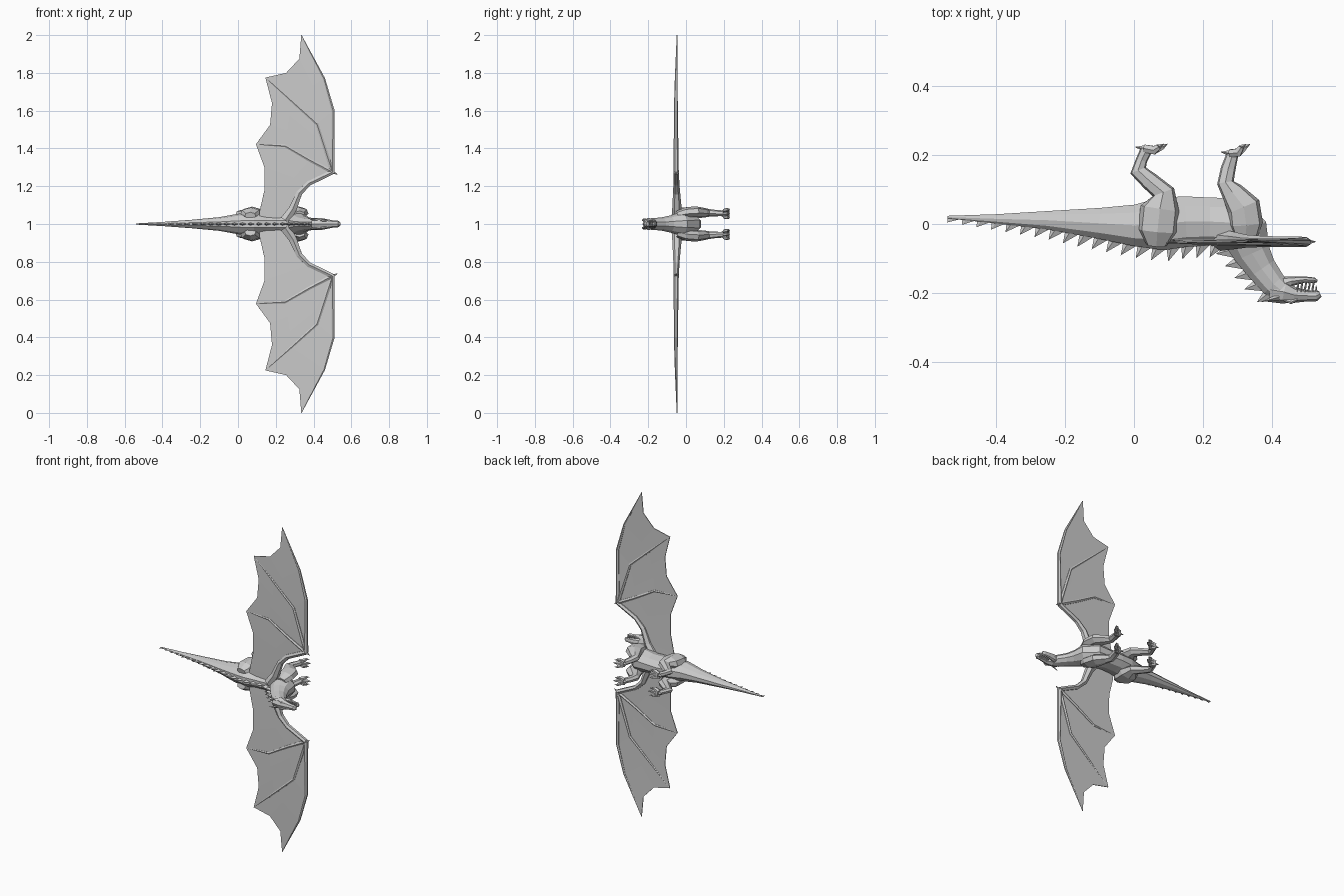
import bpy, bmesh, math
from mathutils import Vector as V

if "Cube" in bpy.data.objects:
    bpy.data.objects.remove(bpy.data.objects["Cube"])

# Model space: x forward, -y is the back, +y the feet; symmetry plane at z = 1


def finish(name, bm, mirror=False, solid=0):
    bmesh.ops.remove_doubles(bm, verts=bm.verts, dist=1e-5)
    bmesh.ops.recalc_face_normals(bm, faces=bm.faces)
    me = bpy.data.meshes.new(name)
    bm.to_mesh(me)
    bm.free()
    ob = bpy.data.objects.new(name, me)
    bpy.context.collection.objects.link(ob)
    ob.location.z = 1
    if solid:
        m = ob.modifiers.new("thickness", 'SOLIDIFY')
        m.thickness, m.offset = solid, 0
    if mirror:
        m = ob.modifiers.new("mirror", 'MIRROR')
        m.use_axis = (False, False, True)
        m.use_mirror_merge = False
    return ob


def tube(bm, secs, n=6, ref=(0, 0, 1)):
    """Rings (x, y, side, in-plane radius, sideways radius) joined and capped."""
    pts = [V(s[:3]) for s in secs]
    rings = []
    for i, s in enumerate(secs):
        t = (pts[min(i + 1, len(pts) - 1)] - pts[max(i - 1, 0)]).normalized()
        a = V(ref)
        a = (a - t * a.dot(t)).normalized()
        b = t.cross(a)
        rings.append([bm.verts.new(pts[i] + a * s[4] * math.cos(k * math.tau / n)
                                   + b * s[3] * math.sin(k * math.tau / n)) for k in range(n)])
    for r, q in zip(rings, rings[1:]):
        for k in range(n):
            bm.faces.new((r[k], r[(k + 1) % n], q[(k + 1) % n], q[k]))
    bm.faces.new(rings[0])
    bm.faces.new(rings[-1])


def cone(bm, a, b, r, n=4, ref=(0, 0, 1)):
    tube(bm, [(*a, r, r), (*b, .0008, .0008)], n, ref)


# Body: tail, torso and neck
body = [(-.54, .02, .004, .003), (-.4, .015, .014, .011), (-.25, .011, .028, .022),
        (-.1, .002, .047, .036), (0, -.004, .063, .054), (.08, 0, .08, .064),
        (.15, .007, .077, .056), (.22, .007, .073, .056), (.285, .004, .079, .066),
        (.325, -.03, .072, .062), (.342, -.085, .056, .045), (.37, -.13, .046, .035),
        (.405, -.175, .04, .031), (.43, -.195, .033, .03)]
bm = bmesh.new()
tube(bm, [(x, y, 0, r, w) for x, y, r, w in body], 10)
finish("body", bm)

# Skull, with snout, brow ridges and back horns
bm = bmesh.new()
tube(bm, [(.395, -.19, 0, .036, .027), (.435, -.197, 0, .034, .033), (.465, -.206, 0, .023, .027),
          (.505, -.208, 0, .016, .019), (.528, -.208, 0, .016, .018), (.54, -.203, 0, .009, .011)], 8)
finish("skull", bm)
bm = bmesh.new()
cone(bm, (.42, -.212, .02), (.37, -.225, .03), .009)
tube(bm, [(.435, -.22, .02, .004, .004), (.455, -.226, .02, .007, .007), (.475, -.219, .017, .003, .003)])
finish("horns_and_brows", bm, True)

# Lower jaw and teeth
bm = bmesh.new()
tube(bm, [(.42, -.178, 0, .026, .025), (.455, -.166, 0, .014, .022), (.495, -.161, 0, .009, .016),
          (.522, -.163, 0, .008, .014), (.531, -.166, 0, .004, .008)], 8)
finish("lower_jaw", bm)
bm = bmesh.new()
for i in range(6):
    x, s = .473 + .011 * i, .017 - .0013 * i
    cone(bm, (x, -.197, s), (x, -.178, s), .004)
    if i < 5:
        cone(bm, (x + .003, -.168, s - .002), (x + .003, -.188, s - .002), .0035)
finish("teeth", bm, True)

# Spine plates along the back of the body
ridge = []
for i, (x, y, r, w) in enumerate(body):
    a, b = body[max(i - 1, 0)], body[min(i + 1, len(body) - 1)]
    t = V((b[0] - a[0], b[1] - a[1], 0)).normalized()
    ridge.append(V((x, y, 0)) + V((t.y, -t.x, 0)) * r * .95)
lens = [(b - a).length for a, b in zip(ridge, ridge[1:])]


def along(d):
    for a, b, l in zip(ridge, ridge[1:], lens):
        if d <= l:
            return a.lerp(b, d / l)
        d -= l
    return ridge[-1]


bm = bmesh.new()
count, total = 24, sum(lens)
for i in range(count):
    d = total * i / count
    a, b = along(d), along(d + total / count)
    t = (b - a).normalized()
    out = V((t.y, -t.x, 0))
    h = .012 + .022 * min(1, i / 9)
    tip = bm.verts.new(a + out * h)
    mid, w = a.lerp(b, .35) - out * .006, V((0, 0, .009 * min(1, .3 + i / 12)))
    base = [bm.verts.new(p) for p in (a - out * .006, mid + w, b - out * .004, mid - w)]
    for k in range(4):
        bm.faces.new((base[k], base[(k + 1) % 4], tip))
    bm.faces.new(base)
finish("spine_plates", bm)


# Legs, each with three clawed toes and a rear spur
def leg(name, secs, heel, toe):
    bm = bmesh.new()
    tube(bm, secs, 7)
    h, t = V(heel), V(toe)
    for ds in (-.022, 0, .022):
        k = h.lerp(t, .55) + V((0, -.010, ds * .8))
        e = t + V((-abs(ds) * .5, -.004, ds))
        tube(bm, [(*(h + V((0, 0, ds * .4))), .013, .012), (*k, .014, .011), (*e, .009, .008)], 6)
        cone(bm, e, e + V((.014, .008, 0)), .007)
    cone(bm, h + V((0, 0, 0)), h + V((-.026, .004, 0)), .009)
    finish(name, bm, True)


leg("hind_legs", [(.065, -.062, .045, .03, .018), (.068, -.02, .055, .058, .032),
                  (.075, .045, .058, .058, .034), (.085, .092, .058, .034, .026),
                  (.045, .125, .058, .027, .02), (.012, .155, .056, .025, .017),
                  (.022, .185, .055, .017, .015), (.036, .215, .055, .018, .018)],
    (.03, .219, .055), (.083, .228, .055))
leg("front_legs", [(.325, -.045, .048, .032, .022), (.325, .0, .06, .05, .028),
                   (.318, .05, .064, .05, .03), (.285, .092, .062, .034, .024),
                   (.265, .12, .06, .025, .02), (.273, .16, .058, .022, .016),
                   (.285, .2, .056, .018, .016)],
    (.278, .205, .055), (.322, .227, .055))

# Wing skeleton lines as (x, side)
wrist = (.5, .275)
lead = [wrist, (.503, .6), (.455, .77), (.335, 1.0)]
second = [wrist, (.418, .53), (.285, .65), (.145, .775)]
third = [wrist, (.38, .338), (.25, .413), (.095, .422)]
arm = [(.25, .02), (.29, .08), (.325, .165), (.375, .215), wrist]


def w3(p):
    return V((p[0], -.046 - .008 * math.sin(p[1] * 3), p[1]))


def mix(a, b, f):
    return (a[0] + (b[0] - a[0]) * f, a[1] + (b[1] - a[1]) * f)


# Wing membrane: chains of points fanned from the wrist, then from the arm
chains = [lead]
for A, B, edge in ((lead, second, [(.325, .875), (.255, .80)]), (second, third, [(.18, .64), (.17, .525)])):
    for j, e in enumerate(edge):
        chains.append([mix(p, q, (j + 1) / 3) for p, q in zip(A[:3], B[:3])] + [e])
    chains.append(B)
for a, e in zip(arm[3::-1], [(.14, .30), (.14, .18), (.115, .07), (.11, .01)]):
    chains.append([mix(a, e, f) for f in (0, .33, .66, 1)])
bm = bmesh.new()
grid = [[bm.verts.new(w3(p)) for p in c] for c in chains]
for c, d in zip(grid, grid[1:]):
    for k in range(3):
        bm.faces.new((c[k], c[k + 1], d[k + 1], d[k]))
finish("wing_membranes", bm, True, .004)

# Wing arm, fingers and wrist claw
bm = bmesh.new()
for path, radii in ((arm, (.03, .024, .018, .015, .014)), (lead, (.013, .010, .007, .002)),
                    (second, (.012, .009, .007, .002)), (third, (.012, .010, .008, .002))):
    tube(bm, [(*w3(p), r, r * 1.05) for p, r in zip(path, radii)], 6, (0, 1, 0))
cone(bm, w3((.495, .278)), w3((.527, .262)), .011, 5, (0, 1, 0))
finish("wing_bones", bm, True)
